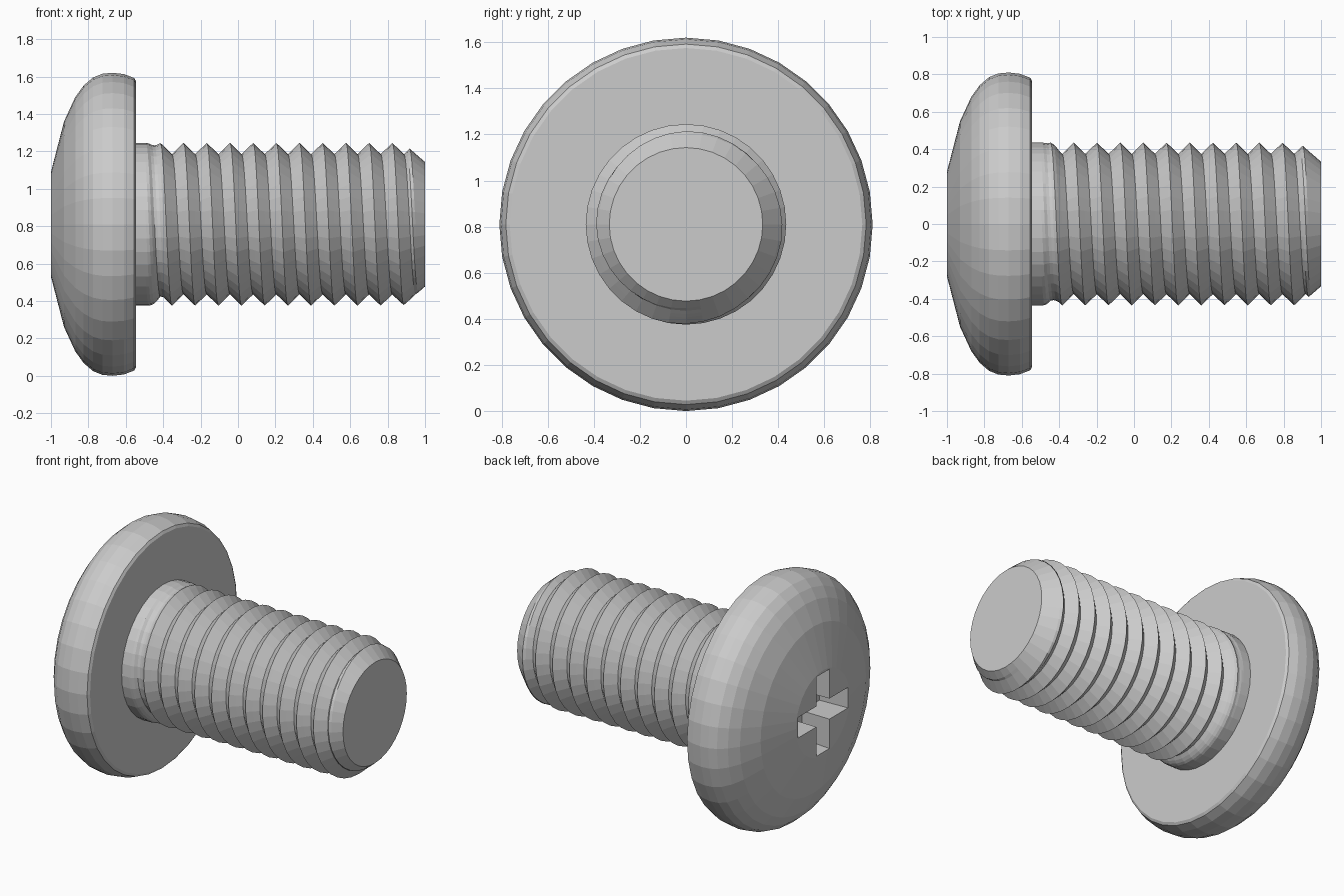
import bpy, bmesh
from math import cos, sin, tau

if "Cube" in bpy.data.objects:
    bpy.data.objects.remove(bpy.data.objects["Cube"])

N = 36            # sides around the axis
CZ = 0.81         # axis height
SHANK_R, ROOT_R = 0.435, 0.375
PITCH = 0.124
X_START, X_END = -0.545, 1.0


def point(x, r, a):
    return (x, r * cos(a), CZ + r * sin(a))


def finish(bm, name):
    bmesh.ops.recalc_face_normals(bm, faces=bm.faces[:])
    mesh = bpy.data.meshes.new(name)
    bm.to_mesh(mesh)
    bm.free()
    obj = bpy.data.objects.new(name, mesh)
    bpy.context.collection.objects.link(obj)
    return obj


# Head: revolved dome profile with a cross-shaped drive recess
def build_head():
    profile = [(-1, 0.28), (-0.93, 0.55), (-0.87, 0.68), (-0.825, 0.742),
               (-0.775, 0.785), (-0.725, 0.805), (-0.67, 0.81),
               (-0.61, 0.803), (-0.555, 0.782), (-0.545, 0.765),
               (-0.545, SHANK_R)]
    bm = bmesh.new()
    rings = [[bm.verts.new(point(x, r, tau * j / N)) for j in range(N)]
             for x, r in profile]
    for a, b in zip(rings, rings[1:]):
        for j in range(N):
            k = (j + 1) % N
            bm.faces.new((a[j], a[k], b[k], b[j]))

    # cross outline, one arm at a time
    def cross(x, length, w):
        pts = []
        for c, s in ((1, 0), (0, 1), (-1, 0), (0, -1)):
            for u, v in ((length, -w), (length, w), (w, w)):
                pts.append(bm.verts.new((x, u * c - v * s, CZ + u * s + v * c)))
        return pts

    rim, floor = cross(-1, 0.262, 0.068), cross(-0.8, 0.25, 0.066)
    n = len(rim)
    edges = [bm.edges.new((rim[i], rim[(i + 1) % n])) for i in range(n)]
    edges += [bm.edges.get((rings[0][j], rings[0][(j + 1) % N])) for j in range(N)]
    bmesh.ops.triangle_fill(bm, edges=edges, use_beauty=True)
    for i in range(n):
        k = (i + 1) % n
        bm.faces.new((rim[i], rim[k], floor[k], floor[i]))
    bm.faces.new(floor)
    return finish(bm, "screw_head")


# Shank radius: V thread, fading out near the head, chamfered at the tip
def shank_radius(x, phase):
    d = abs(phase - round(phase)) * 2           # 0 at crest, 1 at root
    fade = min(1, max(0, (x + 0.48) / 0.08))
    r = SHANK_R - (SHANK_R - ROOT_R) * d * fade
    return min(r, 0.333 + 0.87 * (X_END - x))


# Shank: grid that follows the right-handed helix, clamped flat at both ends
def build_shank():
    bm = bmesh.new()
    cache = {}
    S = 8                                       # samples per pitch

    def vert(m, j):
        phase = m / S
        x = 0.918 + PITCH * (phase + j / N)
        if x < X_START or x > X_END:
            x = min(max(x, X_START), X_END)
            phase = (x - 0.918) / PITCH - j / N
        co = point(x, shank_radius(x, phase), tau * j / N)
        key = tuple(round(c, 4) for c in co)
        if key not in cache:
            cache[key] = bm.verts.new(co)
        return cache[key]

    for m in range(-14 * S, 2 * S):
        for j in range(N):
            quad = (vert(m, j), vert(m, j + 1), vert(m + 1, j + 1), vert(m + 1, j))
            corners = list(dict.fromkeys(quad))
            if len(corners) > 2:
                bm.faces.new(corners)
    tip = [vert(3 * S, j) for j in range(N)]
    bm.faces.new(tip)
    return finish(bm, "threaded_shank")


build_head()
build_shank()
